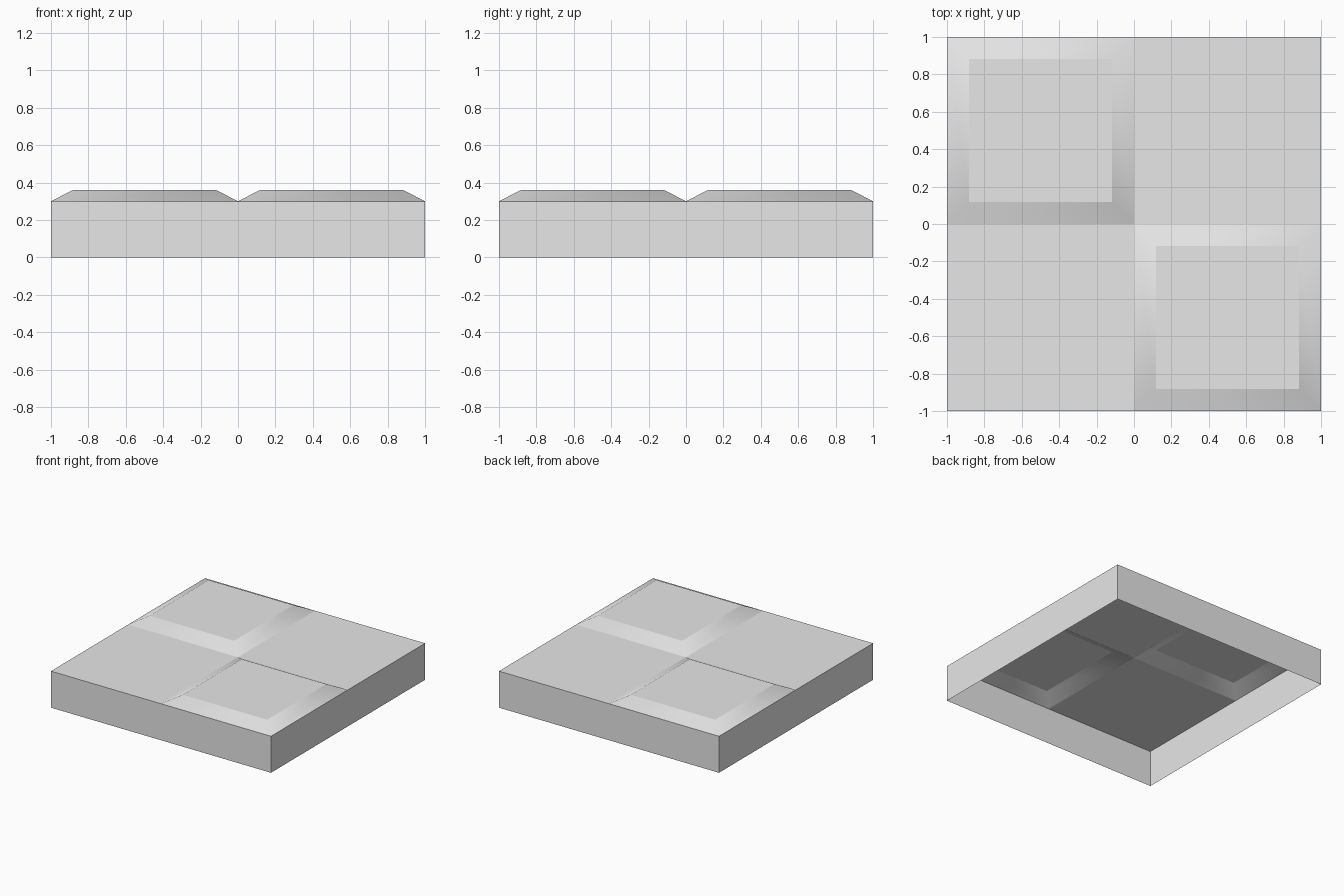
import bpy
import bmesh

cube = bpy.data.objects.get("Cube")
if cube:
    bpy.data.objects.remove(cube, do_unlink=True)

WALL_TOP, RAISED_TOP, BEVEL = 0.30, 0.36, 0.165

grey = bpy.data.materials.new("light_grey")
grey.use_nodes = True
colour = (0.8, 0.8, 0.8, 1)
grey.diffuse_color = colour
grey.node_tree.nodes["Principled BSDF"].inputs["Base Color"].default_value = colour


def add_object(name, bm):
    mesh = bpy.data.meshes.new(name)
    bm.to_mesh(mesh)
    bm.free()
    mesh.materials.append(grey)
    obj = bpy.data.objects.new(name, mesh)
    bpy.context.collection.objects.link(obj)
    return obj


# Open-bottomed tile: thin side walls under a two by two top
bm = bmesh.new()
bmesh.ops.create_grid(bm, x_segments=2, y_segments=2, size=1)
bmesh.ops.translate(bm, verts=bm.verts, vec=(0, 0, WALL_TOP))
rim = [e for e in bm.edges if e.is_boundary]
skirt = bmesh.ops.extrude_edge_only(bm, edges=rim)["geom"]
for v in skirt:
    if isinstance(v, bmesh.types.BMVert):
        v.co.z = 0

# Raised panels with sloping borders on two opposite quarters
quarters = [f for f in bm.faces
            if f.normal.z > 0.5 and f.calc_center_median().x * f.calc_center_median().y < -0.1]
for panel in quarters:
    centre = panel.calc_center_median()
    slopes = bmesh.ops.inset_region(bm, faces=[panel], thickness=BEVEL)["faces"]
    for v in panel.verts:
        v.co.z = RAISED_TOP
    for f in slopes:
        f.smooth = True

# Keep panel rims crisp while the slopes blend around each corner
bmesh.ops.recalc_face_normals(bm, faces=bm.faces)
if sum(f.normal.z for f in bm.faces) < 0:
    bmesh.ops.reverse_faces(bm, faces=bm.faces)
for e in bm.edges:
    e.smooth = all(f.smooth for f in e.link_faces)
add_object("raised_tile", bm)
